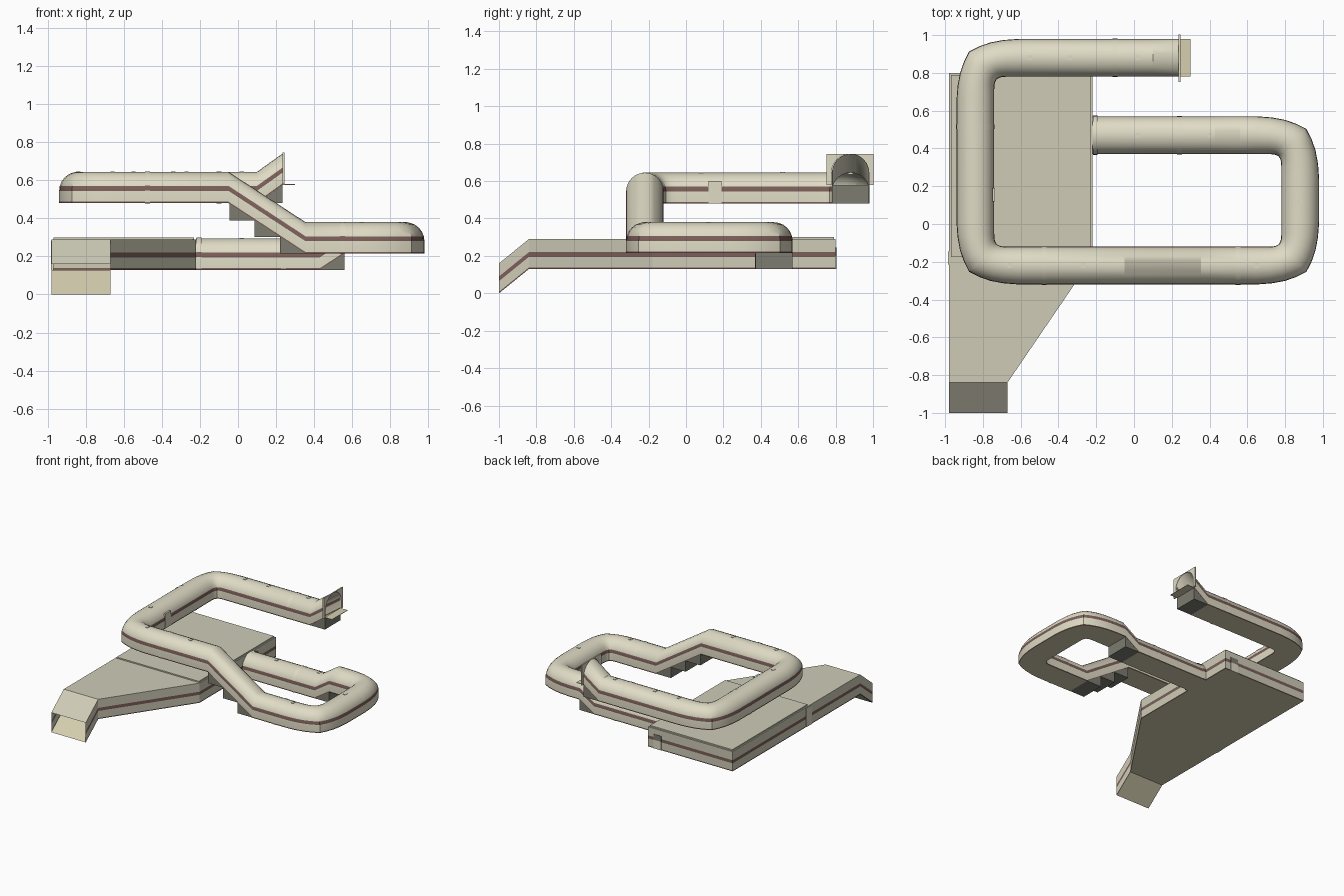
import bpy, bmesh
from math import sin, cos, radians
from mathutils import Vector

if "Cube" in bpy.data.objects:
    bpy.data.objects.remove(bpy.data.objects["Cube"])


def material(name, rgb):
    m = bpy.data.materials.new(name)
    m.diffuse_color = (*rgb, 1)
    m.use_nodes = True
    m.node_tree.nodes["Principled BSDF"].inputs["Base Color"].default_value = m.diffuse_color
    return m


CREAM = material("cream_shell", (0.74, 0.71, 0.56))
STRIPE = material("brown_stripe", (0.20, 0.115, 0.10))
FLOOR = material("floor", (0.66, 0.62, 0.43))
HALL = material("hall_panel", (0.62, 0.60, 0.47))
DARK = material("dark_base", (0.20, 0.20, 0.16))


def finish(name, bm, mats, smooth=False):
    me = bpy.data.meshes.new(name)
    bm.to_mesh(me)
    bm.free()
    ob = bpy.data.objects.new(name, me)
    bpy.context.collection.objects.link(ob)
    for m in mats:
        me.materials.append(m)
    if smooth:
        bpy.context.view_layer.objects.active = ob
        ob.select_set(True)
        bpy.ops.object.shade_smooth_by_angle(angle=radians(30))
        ob.select_set(False)
    return ob


def box(name, lo, hi, mat):
    bm = bmesh.new()
    bmesh.ops.create_cube(bm, size=1)
    lo, hi = Vector(lo), Vector(hi)
    for v in bm.verts:
        v.co = Vector((v.co[i] * (hi[i] - lo[i]) + (lo[i] + hi[i]) / 2 for i in range(3)))
    return finish(name, bm, [mat])


def wedge(name, pts, y0, y1, mat=DARK):
    bm = bmesh.new()
    a = [bm.verts.new((x, y0, z)) for x, z in pts]
    b = [bm.verts.new((x, y1, z)) for x, z in pts]
    bm.faces.new(a)
    bm.faces.new(b)
    for i in range(3):
        j = (i + 1) % 3
        bm.faces.new((a[i], a[j], b[j], b[i]))
    bmesh.ops.recalc_face_normals(bm, faces=bm.faces)
    return finish(name, bm, [mat])


# Arched cross-section: (side -1..1, height), flat floor, half-round roof
ARC = [(-cos(radians(15 * k)), 0.065 + 0.1 * sin(radians(15 * k))) for k in range(13)]
PROFILE = [(-1, 0), (-1, 0.008)] + ARC + [(1, 0.008), (1, 0)]
N = len(PROFILE)
STRIPES = {0, 2, N - 4, N - 2}


def tube(name, sections, grow=1.0, plain=False):
    """Loft the arch through (inner_xy, outer_xy, floor_z) sections."""
    bm = bmesh.new()
    rings = []
    for inner, outer, z in sections:
        inner, outer = Vector(inner), Vector(outer)
        mid, half = (inner + outer) / 2, (outer - inner) / 2
        rings.append([bm.verts.new((*(mid + half * u * grow), z + h * grow - (grow - 1) * 0.05))
                      for u, h in PROFILE])
    for r, s in zip(rings, rings[1:]):
        for j in range(N):
            k = (j + 1) % N
            f = bm.faces.new((r[j], r[k], s[k], s[j]))
            f.material_index = 2 if j == N - 1 else (1 if j in STRIPES and not plain else 0)
    return finish(name, bm, [CREAM, STRIPE, FLOOR], True)


def straight(x, y, d, z):
    d = Vector(d)
    left = Vector((-d.y, d.x))
    c = Vector((x, y))
    return (c + left * 0.1, c - left * 0.1, z)


def corner(x, y, d, z):
    """Left turn, two curved halves meeting on a mitre."""
    i, d = Vector((x, y)), Vector(d)
    n = Vector((d.y, -d.x))
    ins = [(-0.13, 0), (-0.07, 0), (-0.045, -0.001), (-0.03, -0.004)]
    outs = [(-0.13, 0.2), (-0.05, 0.194), (0.02, 0.181), (0.08, 0.160)]
    first = [(i + d * a + n * b, i + d * p + n * q, z) for (a, b), (p, q) in zip(ins, outs)]
    mitre = [(i - (d + n) * 0.013, i + (d + n) * 0.133, z)]
    second = [(i + d * b + n * a, i + d * q + n * p, z) for (a, b), (p, q) in zip(ins, outs)]
    return first + mitre + second[::-1]


W, S, E, NO = (-1, 0), (0, -1), (1, 0), (0, 1)
HI, MID, LOW = 0.48, 0.215, 0.13

# Long spiralling corridor
path = [straight(0.24, 0.88, W, 0.58), straight(0.10, 0.88, W, HI)]
path += corner(-0.74, 0.78, W, HI) + corner(-0.74, -0.12, S, HI)
path += [straight(-0.05, -0.22, E, HI), straight(0.355, -0.22, E, MID)]
path += corner(0.78, -0.12, E, MID) + corner(0.78, 0.37, NO, MID)
path += [straight(0.56, 0.47, W, MID), straight(0.43, 0.47, W, LOW), straight(-0.22, 0.47, W, LOW)]
tube("corridor", path)

# Joint ribs round the corridor
for k, (x, y, d, z) in enumerate([(-0.1, 0.88, W, HI), (-0.84, 0.515, S, HI), (-0.475, -0.22, E, HI),
                                  (0.55, -0.22, E, MID), (0.24, 0.47, W, LOW), (-0.205, 0.47, W, LOW)]):
    g = 1.05 if k == 5 else 1.02
    tube(f"joint_rib_{k}", [straight(x + s * d[0], y + s * d[1], d, z) for s in (-0.013, 0.013)], g)

# Small roof lamps along the corridor ridge
for k, (x, y, z) in enumerate([(-0.55, 0.88, HI), (-0.34, 0.88, HI), (0.02, 0.88, HI), (-0.84, 0.08, HI),
                               (-0.66, -0.22, HI), (-0.27, -0.22, HI), (0.65, -0.22, MID),
                               (0.88, 0.12, MID), (0.4, 0.47, LOW), (0.02, 0.47, LOW)]):
    box(f"roof_lamp_{k}", (x - 0.011, y - 0.013, z + 0.155), (x + 0.011, y + 0.013, z + 0.167), CREAM)

# Stepped bases below the ramps
for k in range(3):
    x0, x1 = -0.045 + k * 0.133, -0.045 + (k + 1) * 0.133
    z0, z1 = (HI - (x + 0.05) * 0.654 for x in (x0, x1))
    wedge(f"ramp_base_{k}", [(x0, z0), (x0, z1), (x1, z1)], -0.319, -0.121)
wedge("lower_ramp_base", [(0.43, 0.13), (0.56, 0.13), (0.56, 0.215)], 0.371, 0.569)
wedge("exit_ramp_base", [(0.10, 0.48), (0.235, 0.48), (0.235, 0.576)], 0.781, 0.979)

# Exit frame with arched opening, and its ledge
bm = bmesh.new()
for s in (-1, 1):
    pts = [(0.125, 0), (0.125, 0.165)] + [(-u * 0.1, h) for u, h in ARC[6::-1]] + [(0.1, 0)]
    f = bm.faces.new([bm.verts.new((0.24, 0.8775 + s * y, 0.58 + z)) for y, z in pts])
    if f.normal.x < 0:
        f.normal_flip()
frame = finish("exit_frame", bm, [CREAM])
mod = frame.modifiers.new("thickness", "SOLIDIFY")
mod.thickness = 0.01
mod.offset = 0
box("exit_ledge", (0.235, 0.78, 0.576), (0.30, 0.98, 0.58), FLOOR)

# Entrance hall with sloping, open entrance passage
cols = [(-0.67, -1, 0), (-0.67, -0.84, LOW), (-0.22, -0.18, LOW), (-0.22, 0.8, LOW),
        (-0.98, 0.8, LOW), (-0.98, -0.84, LOW), (-0.98, -1, 0)]
levels = [0, 0.008, 0.065, 0.09, 0.16]
bm = bmesh.new()
g = [[bm.verts.new((x, y, z + h)) for h in levels] for x, y, z in cols]
for a, b in zip(g, g[1:]):
    for k in range(4):
        bm.faces.new((a[k], b[k], b[k + 1], a[k + 1])).material_index = 1 if k in (0, 2) else 0
for ids in ((1, 2, 3, 4, 5), (0, 1, 5, 6)):
    bm.faces.new([g[i][-1] for i in ids])
    bm.faces.new([g[i][0] for i in reversed(ids)]).material_index = 2
finish("entrance_hall", bm, [HALL, STRIPE, FLOOR])
box("hall_raised_roof", (-0.97, -0.175, 0.28), (-0.23, 0.79, 0.30), HALL)

# Plain wall panels and doors
box("hall_side_panel", (-0.984, -0.215, 0.13), (-0.97, -0.145, 0.285), CREAM)
box("hall_back_door", (-0.34, 0.79, 0.13), (-0.27, 0.804, 0.20), CREAM)
box("hall_back_door_top", (-0.34, 0.79, 0.20), (-0.27, 0.804, 0.245), DARK)
box("corridor_door", (-0.75, 0.12, 0.481), (-0.737, 0.19, 0.60), CREAM)
